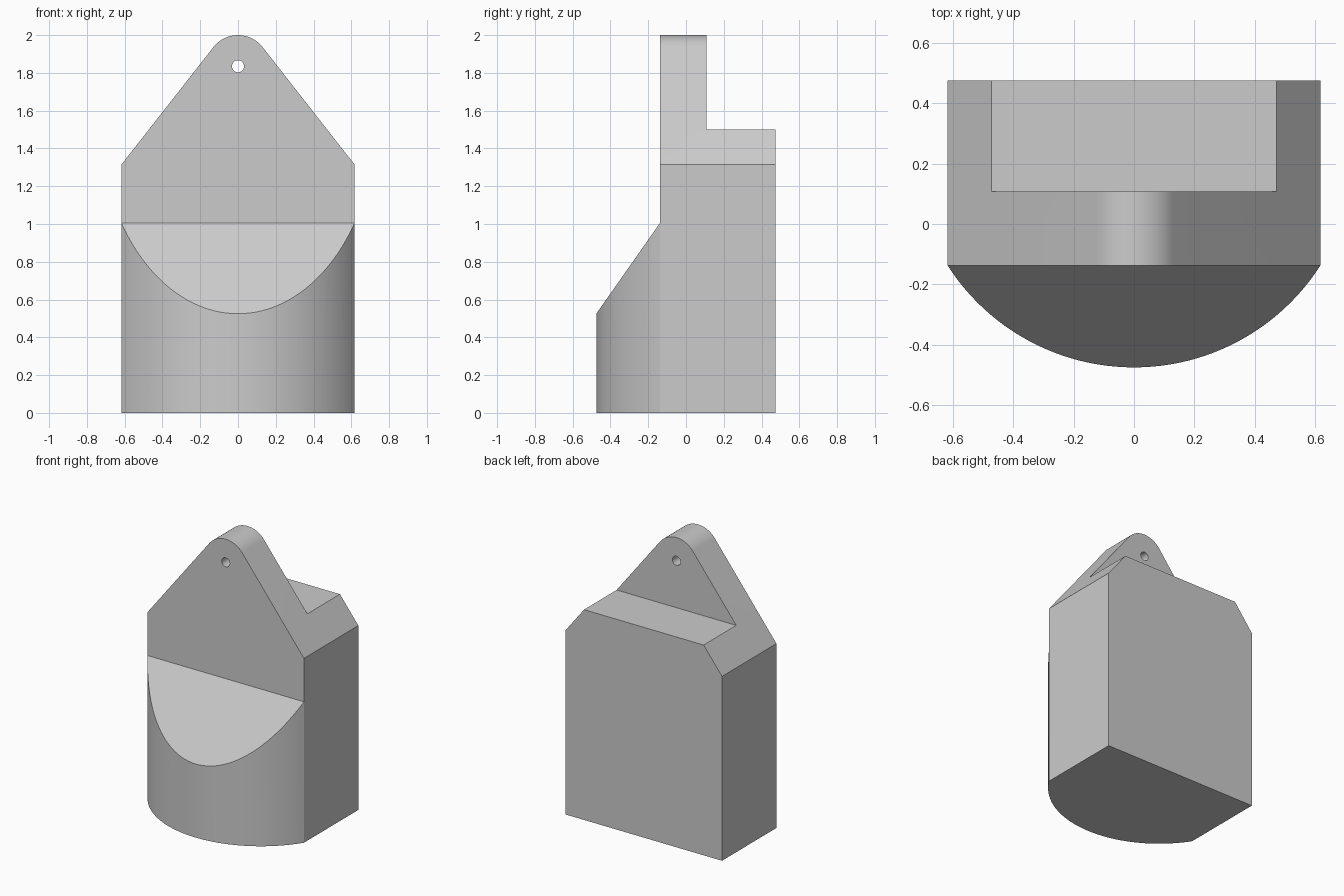
import bpy
import bmesh
from math import asin, atan2, acos, cos, hypot, pi, sin
from mathutils import Vector

cube = bpy.data.objects.get("Cube")
if cube:
    bpy.data.objects.remove(cube, do_unlink=True)

HALF = 0.617                              # half width
FRONT, TAB_BACK, BACK = -0.138, 0.108, 0.475
BULGE = -0.475                            # foremost point of the rounded front
SHOULDER, STEP, TOP = 1.315, 1.5, 2.0
EYE_Z, EYE_R, HOLE_R = 1.835, 0.165, 0.032

grey = bpy.data.materials.new("plain grey")
grey.use_nodes = True
colour = (0.6, 0.6, 0.6, 1)
grey.diffuse_color = colour
grey.node_tree.nodes["Principled BSDF"].inputs["Base Color"].default_value = colour


def prism(name, points, direction, cut=None):
    """Extrude a planar outline; optionally slice off everything above a plane."""
    bm = bmesh.new()
    face = bm.faces.new([bm.verts.new(p) for p in points])
    ext = bmesh.ops.extrude_face_region(bm, geom=[face])
    moved = [v for v in ext["geom"] if isinstance(v, bmesh.types.BMVert)]
    bmesh.ops.translate(bm, verts=moved, vec=direction)
    if cut:
        res = bmesh.ops.bisect_plane(bm, geom=bm.verts[:] + bm.edges[:] + bm.faces[:],
                                     plane_co=cut[0], plane_no=cut[1], clear_outer=True)
        rim = [e for e in res["geom_cut"] if isinstance(e, bmesh.types.BMEdge)]
        bmesh.ops.holes_fill(bm, edges=rim)
    bmesh.ops.remove_doubles(bm, verts=bm.verts[:], dist=1e-5)
    bmesh.ops.recalc_face_normals(bm, faces=bm.faces[:])
    mesh = bpy.data.meshes.new(name)
    bm.to_mesh(mesh)
    bm.free()
    mesh.materials.append(grey)
    obj = bpy.data.objects.new(name, mesh)
    bpy.context.collection.objects.link(obj)
    return obj


def combine(target, other, operation):
    """Apply a boolean and discard the helper."""
    other.hide_render = True
    mod = target.modifiers.new(operation.lower(), "BOOLEAN")
    mod.operation, mod.solver, mod.object = operation, "EXACT", other
    bpy.context.view_layer.objects.active = target
    bpy.ops.object.modifier_apply(modifier=mod.name)
    bpy.data.objects.remove(other, do_unlink=True)


# Body: straight sides and sloping shoulders tangent to a rounded eye
dz = SHOULDER - EYE_Z
tangent = atan2(dz, HALF) + acos(EYE_R / hypot(HALF, dz))
n = 24
eye = [tangent + (pi - 2 * tangent) * i / n for i in range(n + 1)]
outline = [(-HALF, 0), (HALF, 0), (HALF, SHOULDER)]
outline += [(EYE_R * cos(a), EYE_Z + EYE_R * sin(a)) for a in eye]
outline.append((-HALF, SHOULDER))
body = prism("body", [(x, FRONT, z) for x, z in outline], (0, BACK - FRONT, 0))

# Step behind the hanging tab
step = prism("step_cutter", [(x, y, STEP) for x, y in
             ((-1, TAB_BACK), (1, TAB_BACK), (1, 1), (-1, 1))], (0, 0, 1))
combine(body, step, "DIFFERENCE")

# Hanging hole
ring = [2 * pi * i / 32 for i in range(32)]
hole = prism("hole_cutter", [(HOLE_R * cos(a), -1, EYE_Z + HOLE_R * sin(a))
             for a in ring], (0, 2, 0))
combine(body, hole, "DIFFERENCE")

# Rounded front with a sloping flat top
sag = FRONT - BULGE
radius = (HALF ** 2 + sag ** 2) / (2 * sag)
spread = asin(HALF / radius)
n = 48
arc = [-spread + 2 * spread * i / n for i in range(n + 1)]
plan = [(radius * sin(a), BULGE + radius * (1 - cos(a)), 0) for a in arc]
low, high = Vector((0, BULGE, 0.525)), Vector((0, FRONT, 1.005))
slope = high - low
front = prism("rounded_front", plan, (0, 0, TOP),
              (low, Vector((0, -slope.z, slope.y))))
combine(body, front, "UNION")

# Smooth curves, crisp edges
bpy.ops.object.select_all(action="DESELECT")
body.select_set(True)
bpy.context.view_layer.objects.active = body
bpy.ops.object.shade_smooth_by_angle(angle=pi / 6)
